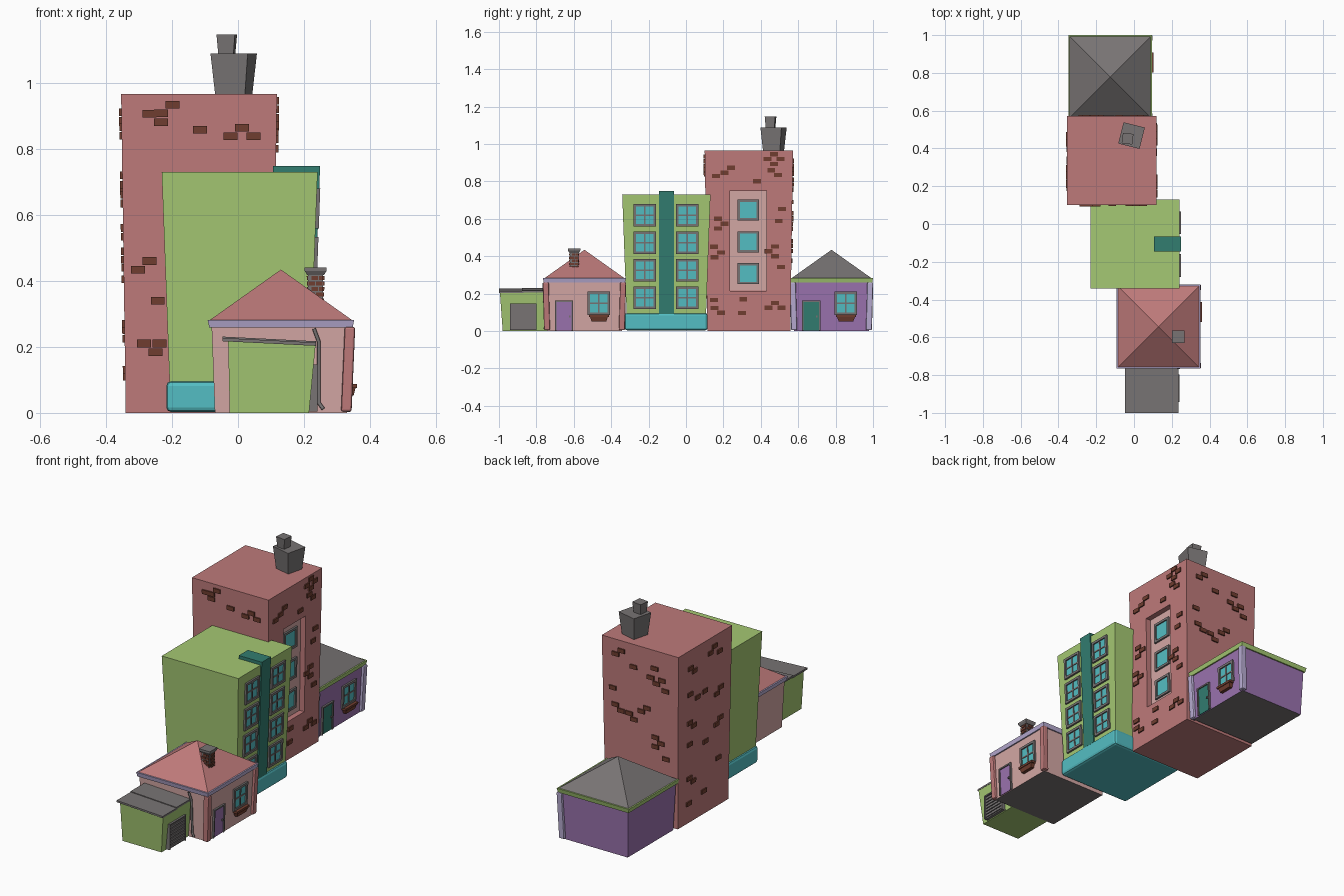
import bpy, math

if "Cube" in bpy.data.objects:
    bpy.data.objects.remove(bpy.data.objects["Cube"])

# ---------- colours (sRGB hex converted to linear) ----------
COLOURS = {"brick red": "be7a7a", "pale pink": "d4a8a5", "leaf green": "a5c873", "turquoise": "54bec3",
           "deep green": "327d70", "lilac": "b8acd2", "stone grey": "787474", "purple": "9b73af", "brown": "703e30"}
MATS = {}
for cname, code in COLOURS.items():
    m = bpy.data.materials.new(cname)
    m.diffuse_color = [((c / 255 + 0.055) / 1.055) ** 2.4 for c in bytes.fromhex(code)] + [1]
    m.use_nodes = True
    m.node_tree.nodes["Principled BSDF"].inputs["Base Color"].default_value = m.diffuse_color
    MATS[cname] = m
RED, PINK, GREEN, CYAN, DEEP, LILAC, GREY, PURPLE, BROWN = COLOURS


# ---------- helpers ----------
def make(name, verts, faces, colour, bevel=0):
    me = bpy.data.meshes.new(name)
    me.from_pydata(verts, [], faces)
    me.materials.append(MATS[colour])
    ob = bpy.data.objects.new(name, me)
    bpy.context.collection.objects.link(ob)
    if bevel:
        mod = ob.modifiers.new("bevel", 'BEVEL')
        mod.width, mod.segments = bevel, 2
    return ob


def solids(name, hexes, colour, bevel=0):
    """One object from a list of eight-cornered blocks."""
    v, f = [], []
    for h in hexes:
        n = len(v)
        v += h
        f += [[n + 3, n + 2, n + 1, n], [n + 4, n + 5, n + 6, n + 7]]
        f += [[n + i, n + (i + 1) % 4, n + 4 + (i + 1) % 4, n + 4 + i] for i in range(4)]
    return make(name, v, f, colour, bevel)


def rect(cx, cy, h, z, rot=0):
    c, s = math.cos(rot), math.sin(rot)
    return [(cx + h * (a * c - b * s), cy + h * (a * s + b * c), z)
            for a, b in ((-1, -1), (1, -1), (1, 1), (-1, 1))]


def block(cx, cy, h0, h1, z0, z1, rot=0):
    return rect(cx, cy, h0, z0, rot) + rect(cx, cy, h1, z1, rot)


def wall(cx, cy, h0, h1, z0, z1, deg=0):
    """Maps (along, height, outwards) onto a leaning wall; 0 = right, 90 = back."""
    c, s = math.cos(math.radians(deg)), math.sin(math.radians(deg))

    def f(u, z, d):
        h = h0 + (h1 - h0) * (z - z0) / (z1 - z0) + d
        return (cx + h * c - u * s, cy + h * s + u * c, z)
    return f


def plate(f, u0, u1, z0, z1, d0, d1):
    return [f(u, z, d) for d in (d0, d1) for u, z in ((u0, z0), (u1, z0), (u1, z1), (u0, z1))]


def frame_bars(f, u0, u1, z0, z1, t, d0, d1, sill=True):
    bars = [plate(f, u0, u0 + t, z0, z1, d0, d1), plate(f, u1 - t, u1, z0, z1, d0, d1),
            plate(f, u0 + t, u1 - t, z1 - t, z1, d0, d1)]
    return bars + ([plate(f, u0 + t, u1 - t, z0, z0 + t, d0, d1)] if sill else [])


def window(name, f, u0, u1, z0, z1, cross=True, d=0):
    solids(name + "_glass", [plate(f, u0 + .005, u1 - .005, z0 + .005, z1 - .005, d - .002, d + .003)], CYAN)
    bars = frame_bars(f, u0, u1, z0, z1, .013, d - .002, d + .01)
    if cross:
        um, zm = (u0 + u1) / 2, (z0 + z1) / 2
        bars += [plate(f, um - .004, um + .004, z0 + .013, z1 - .013, d, d + .007),
                 plate(f, u0 + .013, u1 - .013, zm - .004, zm + .004, d, d + .006)]
    solids(name + "_frame", bars, GREY)


# ---------- the two small houses ----------
def house(tag, cx, cy, body, trim, post, roof, door):
    dims = (cx, cy, .2, .21, 0, .262)
    ob = solids(tag + "_walls", [block(*dims)], body)
    ob.data.materials.append(MATS[GREY])
    for p in ob.data.polygons:                       # grey underside
        p.material_index = 1 if p.normal.z < -.9 else 0
    solids(tag + "_eaves", [block(cx, cy, .217, .222, .258, .282)], trim)
    make(tag + "_roof", rect(cx, cy, .217, .28) + [(cx, cy, .434)],
         [(i, (i + 1) % 4, 4) for i in range(4)] + [(3, 2, 1, 0)], roof)
    for s, n in ((-1, "front"), (1, "back")):
        solids(f"{tag}_{n}_corner_post",
               [rect(cx + .198, cy + s * .2, .016, .004) + rect(cx + .209, cy + s * .207, .016, .26)], post, .006)
    f = wall(*dims)
    solids(tag + "_door", [plate(f, -.15, -.065, .003, .155, -.002, .004)], door)
    solids(tag + "_door_frame", frame_bars(f, -.157, -.06, .003, .162, .008, -.002, .01, False)
           + [plate(f, -.082, -.075, .072, .082, .003, .012)], GREY)
    window(tag + "_window", f, .017, .137, .085, .21)
    # tapered flower box under the window
    solids(tag + "_flower_box",
           [[f(u, z, d) for z, i, o in ((.052, .038, .018), (.075, .03, .023))
             for u, d in ((i, 0), (i, o), (.155 - i, o), (.155 - i, 0))],
            plate(f, .024, .131, .075, .087, 0, .027)], BROWN)


house("pink_house", .13, -.543, PINK, LILAC, RED, RED, PURPLE)
house("purple_house", -.126, .778, PURPLE, GREEN, LILAC, GREY, DEEP)

# chimney on the pink house
CX, CY = .235, -.598
solids("house_chimney", [block(CX, CY, .021, .023, .3, .424)], GREY)
solids("house_chimney_cap", [block(CX, CY, .026, .033, .418, .43), block(CX, CY, .033, .033, .43, .44)], GREY)
bricks = []
for deg in (0, 90, 180, 270):
    f = wall(CX, CY, .021, .023, .3, .424, deg)
    for r in range(6):
        z, shift = .318 + r * .017, .01 * (r % 2)
        for u in (-.022 + shift, .001 + shift):
            bricks.append(plate(f, u, min(u + .02, .022), z, z + .012, -.001, .004))
solids("house_chimney_bricks", bricks, BROWN)

# drainpipe beside the garage
cu = bpy.data.curves.new("drainpipe", 'CURVE')
cu.dimensions, cu.bevel_depth, cu.bevel_resolution = '3D', .006, 1
sp = cu.splines.new('POLY')
path = [(.23, -.762, .255), (.245, -.76, .215), (.245, -.752, .03), (.258, -.756, .012)]
sp.points.add(len(path) - 1)
for p, co in zip(sp.points, path):
    p.co = (*co, 1)
cu.materials.append(MATS[GREY])
bpy.context.collection.objects.link(bpy.data.objects.new("drainpipe", cu))

# ---------- garage ----------
solids("garage_walls", [[(x, y, z) for x0, x1, y0, za, zb in ((-.025, .215, -.98, 0, 0), (-.03, .235, -.995, .222, .208))
                         for x, y, z in ((x0, y0, za), (x1, y0, zb), (x1, -.74, zb), (x0, -.74, za))]], GREEN)
solids("garage_roof", [[(x, y, (.217 if x < 0 else .203) + dz + t) for t in (0, .01)
                        for x, y in ((-.047, y0), (.236, y0), (.236, y1), (-.047, y1))]
                       for y0, y1, dz in ((-1, -.87, 0), (-.878, -.755, .004))], GREY)
side = lambda u, z, d: (.215 + d, u, z)
solids("garage_door", [plate(side, -.94, -.8, .005, .145, -.005, .017)]
       + [plate(side, -.932, -.808, .012 + i * .018, .025 + i * .018, .015, .023) for i in range(7)]
       + frame_bars(side, -.942, -.798, .004, .146, .007, -.005, .025, False), GREY)

# ---------- green block of flats ----------
G = (.005, -.105, .212, .236, .085, .73)
solids("flats_walls", [block(*G)], GREEN)
solids("flats_base", [block(.005, -.106, .222, .222, .003, .096)], CYAN, .014)
f = wall(*G)
solids("flats_stripe", [plate(f, -.04, .04, .09, .748, -.002, .007),
                        plate(f, -.04, .04, .725, .748, -.135, -.002)], DEEP)
for r in range(4):
    for c, u in (("left", -.175), ("right", .052)):
        z = .118 + r * .147
        window(f"flats_window_{c}_{r + 1}", f, u, u + .12, z, z + .12)

# ---------- brick tower ----------
T = (-.118, .336, .222, .236, 0, .965)
tower = solids("tower_walls", [block(*T)], RED)
f = wall(*T)
cutter = solids("recess_cutter", [plate(f, -.1, .095, .215, .75, -.036, .05)], RED)
cutter.hide_render = True
mod = tower.modifiers.new("recess", 'BOOLEAN')
mod.operation, mod.solver, mod.object = 'DIFFERENCE', 'EXACT', cutter
bpy.context.view_layer.objects.active = tower
bpy.ops.object.modifier_apply(modifier="recess")
bpy.data.objects.remove(cutter)
solids("tower_recess_panel", [plate(f, -.0995, .0945, .2155, .7495, -.038, -.03)], PINK)
for r in range(3):
    window(f"tower_window_{r + 1}", f, -.06, .055, .25 + r * .17, .363 + r * .17, False, -.03)


# loose bricks in clusters: t = top, l = left, r = right, b = bottom brick of a diamond
STEP = {"t": (0, 0), "l": (-.035, -.026), "r": (.035, -.026), "b": (0, -.052)}


def brickwork(side_name, deg, clusters):
    g, out = wall(*T, deg), []
    for u, z, kinds in clusters:
        for k in kinds:
            a, b = u + STEP[k][0], z + STEP[k][1]
            out.append(plate(g, a - .021, a + .021, b - .0115, b + .0115, -.002, .007))
    solids(f"tower_bricks_{side_name}", out, BROWN)


brickwork("front", -90, [(-.08, .933, "tl"), (-.15, .906, "tr"), (.003, .858, "t"), (.13, .864, "tlr"),
                         (-.15, .46, "tl"), (-.125, .34, "t"), (-.167, .21, "tr"), (-.12, .21, "t")])
brickwork("right", 0, [(.135, .945, "tlrb"), (.12, .86, "tr"), (-.096, .872, "tl"), (-.175, .829, "t"),
                       (.044, .8, "t"), (.177, .652, "t"), (.16, .588, "t"), (-.165, .6, "trb"),
                       (-.186, .45, "t"), (-.149, .42, "tl"), (.14, .452, "tlb"), (.172, .342, "t"),
                       (-.186, .166, "t"), (-.184, .123, "tr"), (-.03, .17, "t"), (-.036, .096, "t"),
                       (.14, .15, "tlr")])
brickwork("back", 90, [(-.115, .91, "tl"), (.09, .865, "t"), (.1, .835, "lrb"), (.155, .755, "t"), (-.155, .6, "tr"),
                       (-.07, .573, "t"), (.04, .63, "tl"), (-.04, .546, "t"), (.09, .48, "trb"), (-.17, .69, "t"),
                       (-.04, .84, "t"), (.155, .375, "t"), (.1, .27, "t")])
brickwork("left", 180, [(.08, .91, "tl"), (.125, .865, "t"), (-.13, .865, "tr"), (0, .69, "t"), (-.065, .68, "t"),
                        (-.13, .72, "t"), (.14, .66, "tl"), (-.13, .56, "tr"), (-.13, .44, "t"), (.14, .49, "tl"),
                        (.01, .405, "t"), (.125, .27, "t"), (-.13, .25, "tr"), (-.13, .11, "t"), (0, .13, "t")])

# rooftop chimney: two flared, turned blocks
solids("tower_chimney", [block(-.013, .468, .046, .058, .96, 1.088, math.radians(-14)),
                         block(-.034, .452, .023, .028, 1.085, 1.146, math.radians(-7))], GREY)
